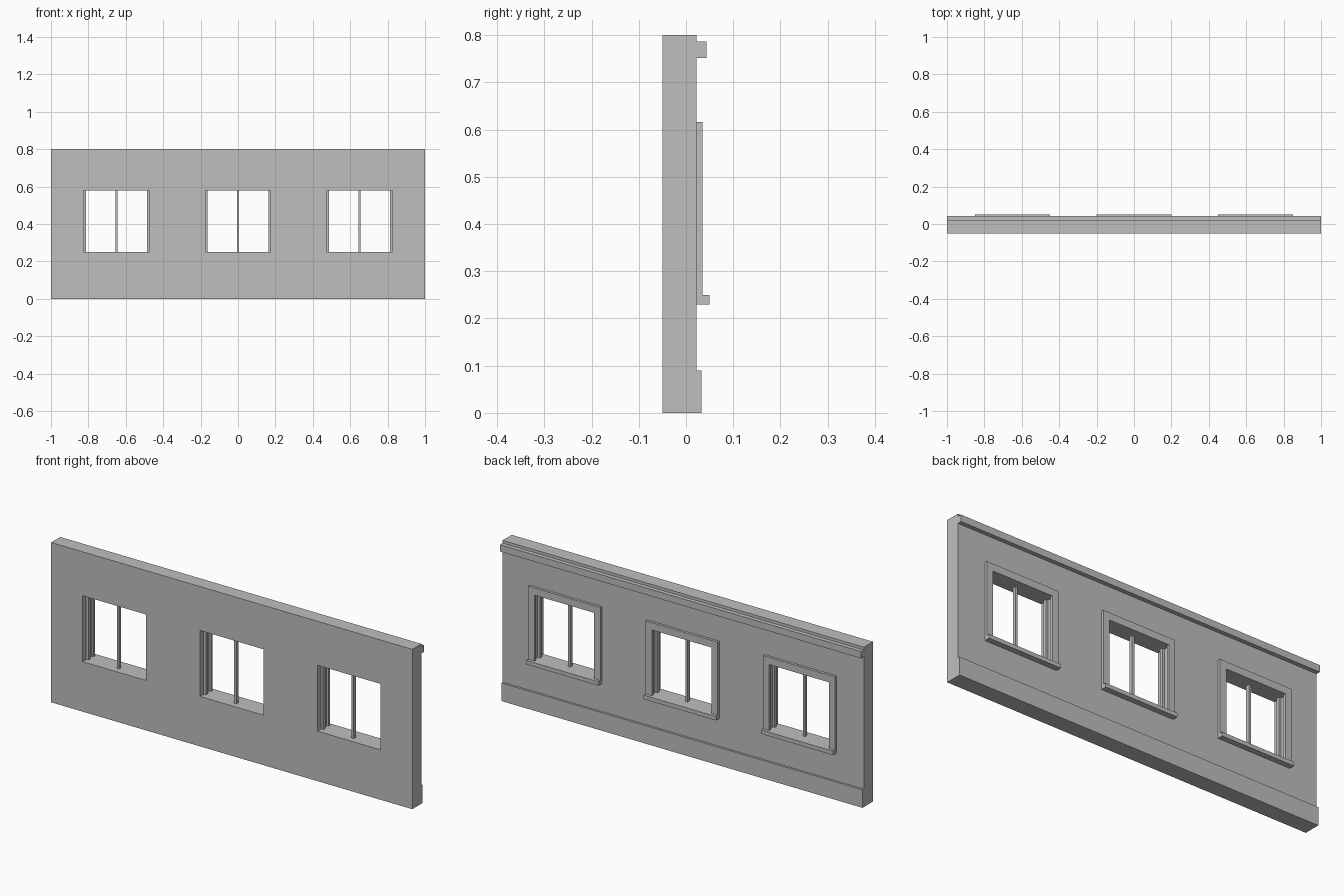
import bpy, bmesh
from mathutils import Vector

if "Cube" in bpy.data.objects:
    bpy.data.objects.remove(bpy.data.objects["Cube"])

FRONT, BACK = -0.05, 0.022          # wall faces
CENTRES = (-0.65, 0.0, 0.65)        # window centres
HALF, Z0, Z1 = 0.175, 0.25, 0.58    # opening half width, bottom, top

grey = bpy.data.materials.new("plaster grey")
grey.diffuse_color = (0.52, 0.52, 0.52, 1)
grey.use_nodes = True
grey.node_tree.nodes["Principled BSDF"].inputs["Base Color"].default_value = grey.diffuse_color


def extrude_faces(name, polygons, y0, y1):
    """Extrude flat polygons given as (x, z) points from y0 to y1."""
    bm = bmesh.new()
    for poly in polygons:
        bm.faces.new([bm.verts.new((x, y0, z)) for x, z in poly])
    bmesh.ops.remove_doubles(bm, verts=bm.verts, dist=1e-5)
    ext = bmesh.ops.extrude_face_region(bm, geom=bm.faces[:], use_keep_orig=True)
    moved = [g for g in ext["geom"] if isinstance(g, bmesh.types.BMVert)]
    bmesh.ops.translate(bm, verts=moved, vec=Vector((0, y1 - y0, 0)))
    bmesh.ops.recalc_face_normals(bm, faces=bm.faces[:])
    mesh = bpy.data.meshes.new(name)
    bm.to_mesh(mesh)
    bm.free()
    mesh.materials.append(grey)
    obj = bpy.data.objects.new(name, mesh)
    bpy.context.collection.objects.link(obj)
    return obj


def rect(x0, x1, z0, z1):
    return [(x0, z0), (x1, z0), (x1, z1), (x0, z1)]


# Wall: grid of panels with the window cells left out
xs = [-1.0] + [c + s * HALF for c in CENTRES for s in (-1, 1)] + [1.0]
zs = [0.0, Z0, Z1, 0.8]
panels = [rect(xs[i], xs[i + 1], zs[j], zs[j + 1])
          for i in range(len(xs) - 1) for j in range(3)
          if not (i % 2 == 1 and j == 1)]
extrude_faces("wall", panels, FRONT, BACK)

# Plinth and cornice on the back face
extrude_faces("plinth", [rect(-1, 1, 0, 0.09)], BACK, 0.0325)
extrude_faces("cornice", [rect(-1, 1, 0.752, 0.786)], BACK, 0.043)

for n, c in enumerate(CENTRES, 1):
    # Casing: upside-down U around the opening
    o, i, top = 0.2, 0.165, 0.616
    casing = [(c - o, Z0), (c - i, Z0), (c - i, Z1), (c + i, Z1),
              (c + i, Z0), (c + o, Z0), (c + o, top), (c - o, top)]
    extrude_faces(f"window_casing_{n}", [casing], BACK, 0.035)
    extrude_faces(f"window_sill_{n}", [rect(c - o, c + o, 0.23, Z0)], BACK, 0.05)
    # Upright bars: one at each jamb and one in the middle
    for part, x in (("left_bar", -HALF + 0.006), ("mullion", 0), ("right_bar", HALF - 0.006)):
        extrude_faces(f"window_{part}_{n}",
                      [rect(c + x - 0.006, c + x + 0.006, Z0, Z1)], -0.022, -0.005)
